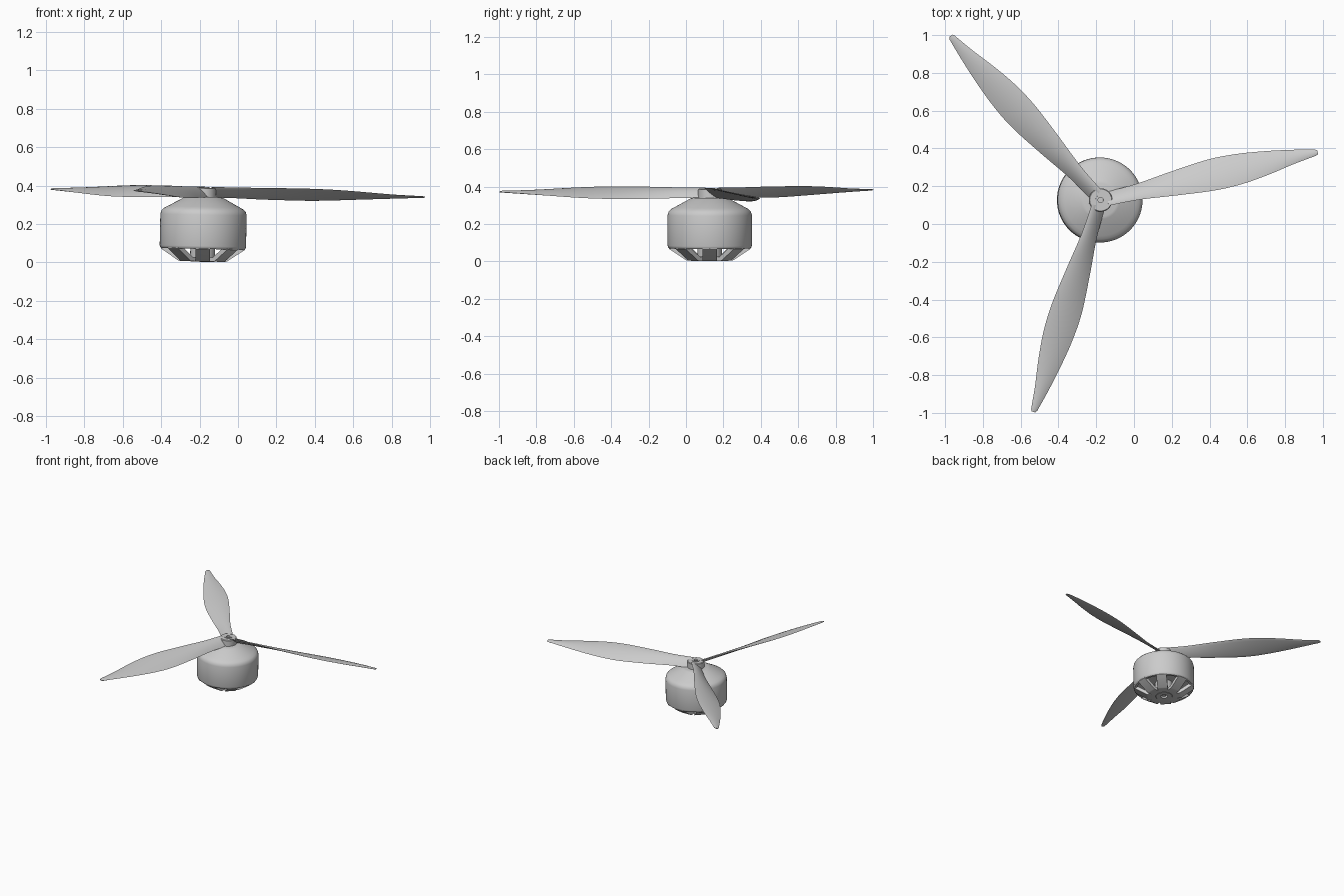
import bpy, bmesh, math
from mathutils import Matrix, Vector

if "Cube" in bpy.data.objects:
    bpy.data.objects.remove(bpy.data.objects["Cube"])

grey = bpy.data.materials.new("plain_grey")
grey.diffuse_color = (0.6, 0.6, 0.6, 1)
grey.use_nodes = True
grey.node_tree.nodes["Principled BSDF"].inputs["Base Color"].default_value = grey.diffuse_color

# the whole assembly leans slightly towards +x
BASE = Matrix.Translation((-0.185, 0.127, 0.003)) @ Matrix.Rotation(0.022, 4, 'Y')


def finish(name, bm, turn=0.0, angle=35):
    bmesh.ops.remove_doubles(bm, verts=bm.verts, dist=1e-5)
    bmesh.ops.recalc_face_normals(bm, faces=bm.faces)
    mesh = bpy.data.meshes.new(name)
    bm.to_mesh(mesh)
    bm.free()
    ob = bpy.data.objects.new(name, mesh)
    bpy.context.collection.objects.link(ob)
    mesh.materials.append(grey)
    ob.matrix_world = BASE @ Matrix.Rotation(turn, 4, 'Z')
    bpy.ops.object.select_all(action='DESELECT')
    bpy.context.view_layer.objects.active = ob
    ob.select_set(True)
    bpy.ops.object.shade_smooth_by_angle(angle=math.radians(angle))
    return ob


def lathe(name, profile, closed=False, steps=72):
    bm = bmesh.new()
    vs = [bm.verts.new((r, 0, z)) for r, z in profile]
    es = [bm.edges.new(p) for p in zip(vs, vs[1:])]
    if closed:
        es.append(bm.edges.new((vs[-1], vs[0])))
    bmesh.ops.spin(bm, geom=vs + es, cent=(0, 0, 0), axis=(0, 0, 1),
                   angle=2 * math.pi, steps=steps)
    return finish(name, bm)


# motor can: rounded shoulder, conical top, recessed underside
lathe("motor_can", [
    (0, 0.338), (0.088, 0.338), (0.102, 0.334), (0.19, 0.286), (0.208, 0.276),
    (0.22, 0.263), (0.225, 0.245), (0.225, 0.082), (0.222, 0.072),
    (0.216, 0.067), (0.2, 0.067), (0.2, 0.11), (0, 0.11)])

# bottom bearing boss with a bore
lathe("bottom_boss", [
    (0.025, 0.0), (0.06, 0.0), (0.065, 0.004), (0.065, 0.115), (0.025, 0.115)],
    closed=True, steps=48)
lathe("bottom_shaft", [(0, 0.006), (0.014, 0.006), (0.014, 0.115), (0, 0.115)],
      steps=24)

# eight bent spokes joining the boss to the can
SPOKE = [(0.05, 0.002), (0.118, 0.002), (0.128, 0.005), (0.219, 0.066),
         (0.219, 0.082), (0.198, 0.082), (0.112, 0.024), (0.05, 0.024)]
for i in range(8):
    bm = bmesh.new()
    face = bm.faces.new([bm.verts.new((x, -0.038, z)) for x, z in SPOKE])
    ext = bmesh.ops.extrude_face_region(bm, geom=[face])
    bmesh.ops.translate(bm, vec=(0, 0.076, 0),
                        verts=[v for v in ext["geom"] if isinstance(v, bmesh.types.BMVert)])
    finish(f"bottom_spoke_{i + 1}", bm, turn=i * math.pi / 4)

# propeller hub with a central collar
lathe("propeller_hub", [
    (0.026, 0.333), (0.058, 0.333), (0.062, 0.338), (0.062, 0.382),
    (0.058, 0.386), (0.026, 0.386)], closed=True, steps=48)
lathe("hub_collar", [
    (0.014, 0.334), (0.027, 0.334), (0.027, 0.39), (0.014, 0.39)],
    closed=True, steps=32)
lathe("hub_shaft", [(0, 0.334), (0.0145, 0.334), (0.0145, 0.378), (0, 0.378)], steps=24)

# blade stations: distance, left edge, right edge, slope, thickness
STATIONS = [
    (0.035, 0.036, -0.038, 0.75, 0.020),
    (0.20, 0.043, -0.042, 0.66, 0.019),
    (0.40, 0.068, -0.062, 0.48, 0.018),
    (0.60, 0.088, -0.079, 0.37, 0.016),
    (0.75, 0.085, -0.077, 0.31, 0.014),
    (0.90, 0.068, -0.058, 0.26, 0.012),
    (1.04, 0.045, -0.032, 0.21, 0.010),
    (1.165, 0.020, -0.014, 0.16, 0.006),
]


def smooth_stations(rows, n=6):
    """Catmull-Rom curve through the stations."""
    rows = [Vector(r) for r in rows]
    pts = [2 * rows[0] - rows[1]] + rows + [2 * rows[-1] - rows[-2]]
    out = []
    for a, b, c, d in zip(pts, pts[1:], pts[2:], pts[3:]):
        for k in range(n):
            t = k / n
            out.append(0.5 * (2 * b + (c - a) * t + (2 * a - 5 * b + 4 * c - d) * t * t
                              + (3 * b - a - 3 * c + d) * t ** 3))
    return out + [rows[-1], Vector((1.177, 0.012, -0.008, 0.15, 0.003))]


def blade(name, turn, n=14):
    bm = bmesh.new()
    rings = []
    for s, left, right, slope, thick in smooth_stations(STATIONS):
        ring = []
        for k in range(2 * n):
            w = k / n if k <= n else 2 - k / n
            side = 0.7 if k <= n else -0.3
            y = left + (right - left) * w
            z = 0.362 - y * slope + side * thick * 4 * w * (1 - w)
            # thin edges keep a little thickness
            z += 0.001 if k <= n else -0.001
            ring.append(bm.verts.new((s, y, z)))
        rings.append(ring)
    for a, b in zip(rings, rings[1:]):
        for k in range(2 * n):
            j = (k + 1) % (2 * n)
            bm.faces.new((a[k], a[j], b[j], b[k]))
    bm.faces.new(rings[0])
    bm.faces.new(rings[-1])
    finish(name, bm, turn=turn)


# three equal blades
for i in range(3):
    blade(f"propeller_blade_{i + 1}", math.radians(12.3 + 120 * i))
